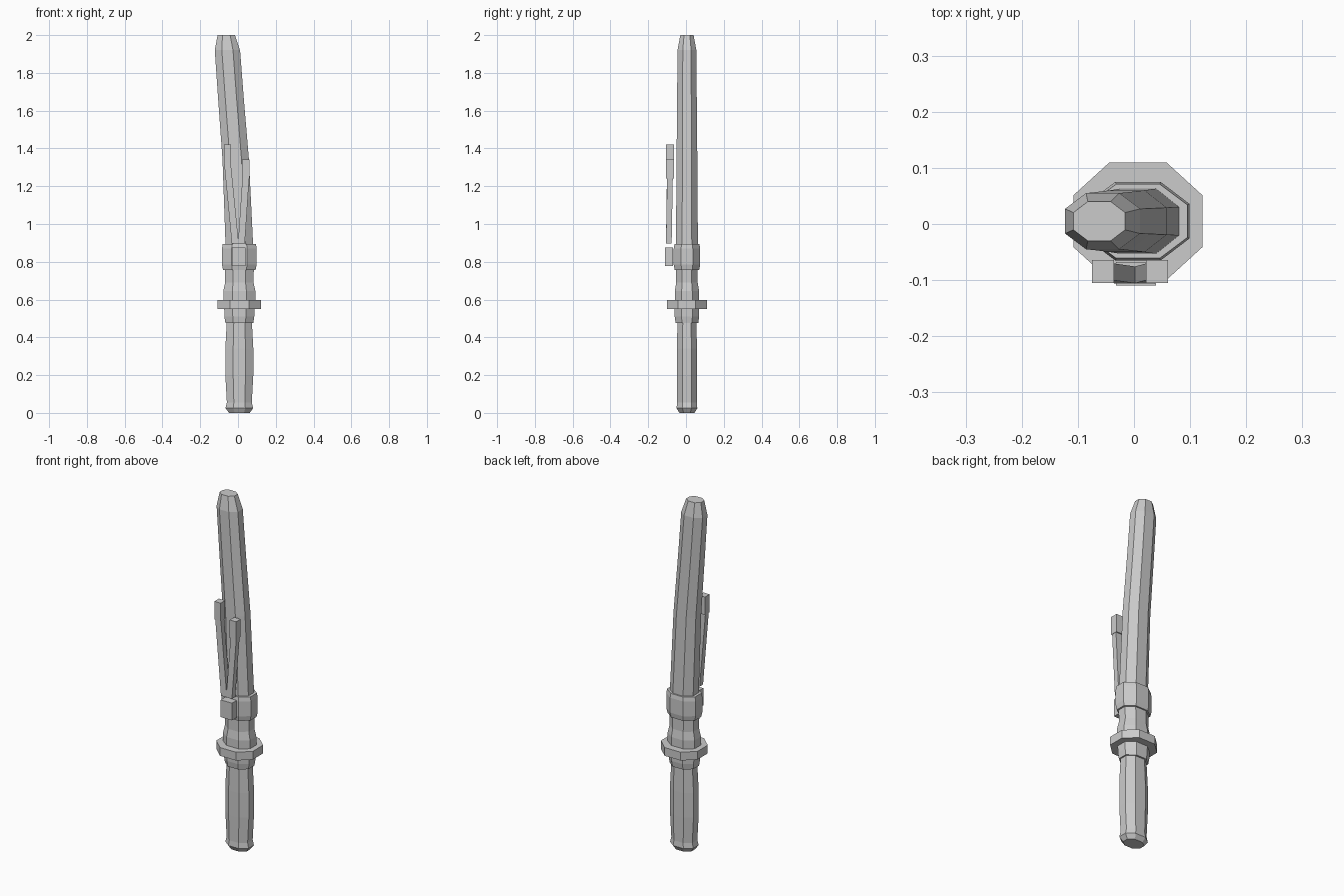
import bpy, bmesh

CY = 0.005  # shared depth centre of the sword body


def finish(name, bm):
    bmesh.ops.recalc_face_normals(bm, faces=bm.faces)
    me = bpy.data.meshes.new(name)
    bm.to_mesh(me)
    bm.free()
    ob = bpy.data.objects.new(name, me)
    bpy.context.collection.objects.link(ob)
    return ob


def loft(name, sections, k=0.44):
    """Octagonal loft; each section is (z, x centre, half width, half depth)."""
    bm = bmesh.new()
    rings = []
    for z, cx, a, b in sections:
        pts = [(1, -k), (1, k), (k, 1), (-k, 1), (-1, k), (-1, -k), (-k, -1), (k, -1)]
        rings.append([bm.verts.new((cx + a * u, CY + b * v, z)) for u, v in pts])
    for r, s in zip(rings, rings[1:]):
        for i in range(8):
            j = (i + 1) % 8
            bm.faces.new((r[i], r[j], s[j], s[i]))
    bm.faces.new(rings[0])
    bm.faces.new(rings[-1])
    return finish(name, bm)


def bar(name, low, high):
    """Four-sided bar between two levels given as (z, x0, x1, y0, y1)."""
    bm = bmesh.new()
    r, s = [[bm.verts.new(p) for p in ((x0, y0, z), (x1, y0, z), (x1, y1, z), (x0, y1, z))]
            for z, x0, x1, y0, y1 in (low, high)]
    for i in range(4):
        j = (i + 1) % 4
        bm.faces.new((r[i], r[j], s[j], s[i]))
    bm.faces.new(r)
    bm.faces.new(s)
    return finish(name, bm)


# Handle with a rounded pommel and a gentle swell
loft("handle", [(0, 0.007, 0.055, 0.04), (0.025, 0.007, 0.073, 0.055),
                (0.055, 0.007, 0.066, 0.052), (0.2, 0.007, 0.074, 0.053),
                (0.34, 0.007, 0.074, 0.053), (0.49, 0.007, 0.066, 0.05)])
loft("handle_collar", [(0.477, 0.007, 0.074, 0.06), (0.51, 0.007, 0.079, 0.065),
                       (0.555, 0.007, 0.08, 0.065)])

# Flat octagonal hand guard
loft("guard", [(0.55, 0.007, 0.115, 0.105), (0.597, 0.007, 0.115, 0.105)])

# Scabbard mouth and the band around it
loft("scabbard_mouth", [(0.595, 0.007, 0.085, 0.064), (0.645, 0.007, 0.085, 0.064),
                        (0.69, 0.007, 0.075, 0.057), (0.77, 0.007, 0.077, 0.057)])
loft("scabbard_band", [(0.757, 0.007, 0.086, 0.065), (0.785, 0.007, 0.092, 0.07),
                       (0.87, 0.007, 0.092, 0.07), (0.893, 0.007, 0.088, 0.066)])

# Curved scabbard with a bevelled tip
loft("scabbard", [(0.76, 0.009, 0.074, 0.058), (0.89, 0.007, 0.073, 0.058),
                  (1.34, -0.012, 0.07, 0.055), (1.66, -0.037, 0.068, 0.052),
                  (1.92, -0.056, 0.067, 0.05), (2.0, -0.062, 0.046, 0.035)])

# Cord knot on the front, two hanging strands and their end blocks
bar("cord_knot", (0.777, -0.032, 0.039, -0.11, -0.068), (0.875, -0.032, 0.039, -0.11, -0.068))
for side, x0, x1, z, b0, b1 in (("left", -0.075, -0.036, 1.32, -0.033, 0.004),
                                ("right", 0.021, 0.061, 1.24, 0.0, 0.036)):
    bar("cord_strand_" + side, (0.897, b0, b1, -0.106, -0.076),
        (z, x0 + 0.002, x1 - 0.002, -0.1, -0.07))
    bar("cord_end_" + side, (z, x0, x1, -0.105, -0.064), (z + 0.102, x0, x1, -0.105, -0.064))
